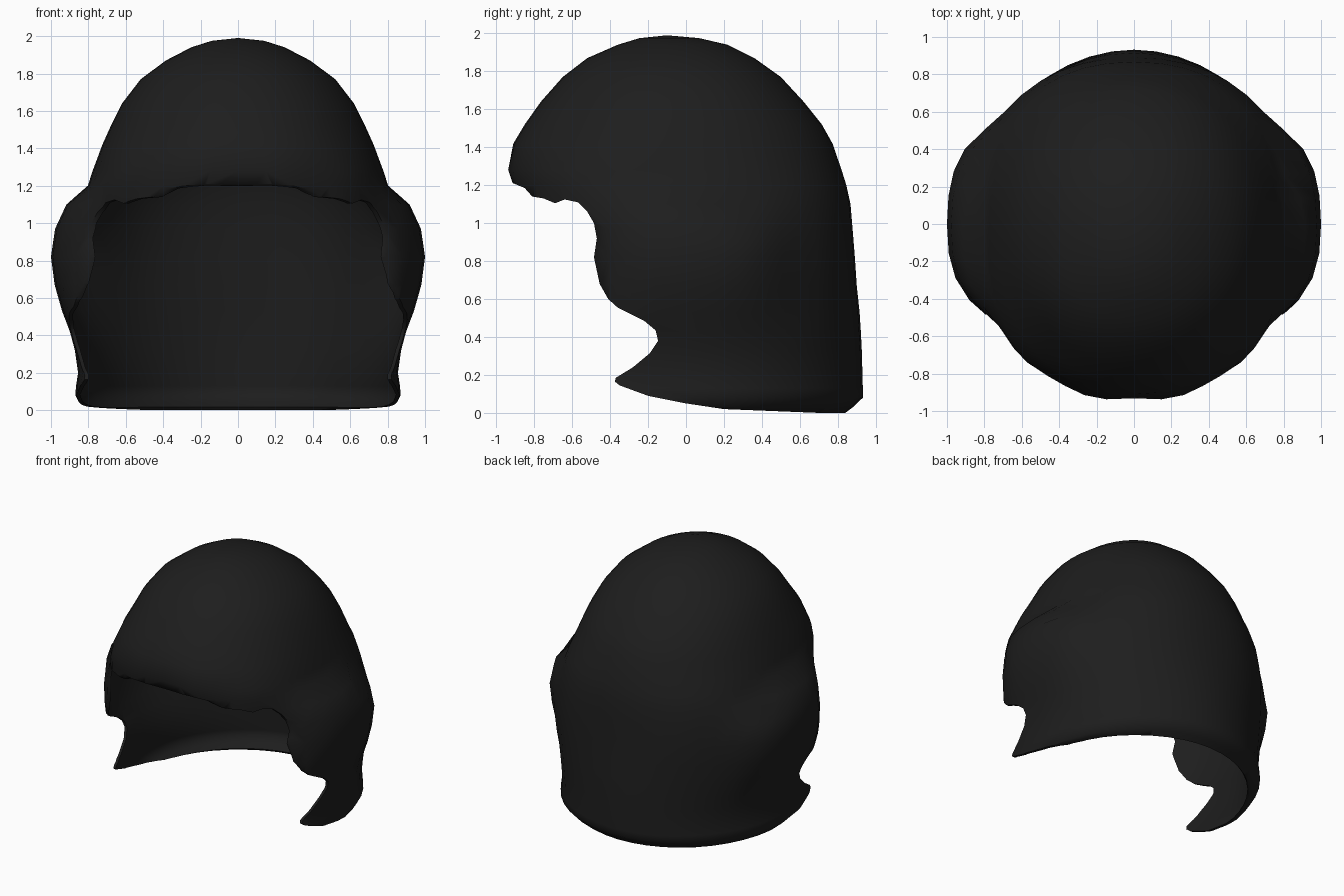
import bpy, bmesh, math

if "Cube" in bpy.data.objects:
    bpy.data.objects.remove(bpy.data.objects["Cube"])

shell_mat = bpy.data.materials.new("charcoal")
shell_mat.diffuse_color = (0.0125, 0.0125, 0.0125, 1)
shell_mat.use_nodes = True
shell_mat.node_tree.nodes["Principled BSDF"].inputs["Base Color"].default_value = shell_mat.diffuse_color

# Shell rows: height, half width, front y, back y, front and back squareness
ROWS = [(0.0, .81, -.80, .84, 2.8, 1.95), (.03, .845, -.83, .88, 2.8, 1.95),
        (.08, .87, -.85, .932, 2.8, 1.95), (.13, .866, -.855, .932, 2.8, 1.95),
        (.2, .855, -.86, .93, 2.75, 1.95), (.32, .872, -.86, .927, 2.6, 1.95),
        (.42, .892, -.87, .922, 2.5, 1.95), (.53, .898, -.87, .915, 2.4, 2.0),
        (.67, .897, -.88, .90, 2.3, 2.1), (.82, .885, -.89, .89, 2.25, 2.2),
        (.97, .865, -.90, .878, 2.25, 2.22), (1.1, .835, -.90, .867, 2.4, 2.22),
        (1.2, .803, -.91, .845, 2.5, 2.2), (1.28, .777, -.94, .82, 2.35, 2.15),
        (1.42, .725, -.91, .772, 2.2, 2.1), (1.52, .68, -.85, .716, 2.1, 2.1),
        (1.64, .62, -.765, .62, 2.1, 2.1), (1.77, .52, -.65, .50, 2.1, 2.1),
        (1.87, .385, -.52, .36, 2.1, 2.1), (1.94, .25, -.36, .22, 2.1, 2.1),
        (1.975, .14, -.245, .07, 2, 2)]
CROWN = (0, -.1, 1.99)
SEGS = 44


def power(v, p):
    return math.copysign(abs(v) ** p, v)


def bulge(y, z):
    """Sideways swelling over each ear, its top edge sloping down to the back."""
    dy = min(1, abs(y - .02) / .53)
    if z > .82:
        dz = min(1, (z - .82) / max(.2, .37 - .4 * max(0, y - .03))) ** 4.5
    else:
        dz = min(1, (.82 - z) / .42) ** 1.25
    return .115 * (1 - dy ** (5 if y > 0 else 4)) * (1 - dz)


# Lofted dome, squarer in front low down, with ear swellings
def make_shell():
    bm = bmesh.new()
    rings = []
    for z, w, front, back, nf, nb in ROWS:
        cy, b = (front + back) / 2, (back - front) / 2
        ring = []
        for i in range(SEGS):
            a = 2 * math.pi * i / SEGS
            n = nf if math.cos(a) > 0 else nb
            x, y = w * power(math.sin(a), 2 / n), cy - b * power(math.cos(a), 2 / n)
            if abs(x) > .3:
                x += math.copysign(bulge(y, z) * min(1, (abs(x) - .3) / .4), x)
            # gentle ripples along the brow
            if 1.15 < z < 1.35 and y < -.5:
                y += .008 * math.cos(abs(x) * 15)
            ring.append(bm.verts.new((x, y, z)))
        rings.append(ring)
    for low, high in zip(rings, rings[1:]):
        for i in range(SEGS):
            j = (i + 1) % SEGS
            bm.faces.new((low[i], low[j], high[j], high[i]))
    top = bm.verts.new(CROWN)
    for i in range(SEGS):
        bm.faces.new((rings[-1][i], rings[-1][(i + 1) % SEGS], top))
    bmesh.ops.recalc_face_normals(bm, faces=bm.faces)
    return to_object(bm, "helmet_shell")


# Side profile of the face opening and the rising lower rim
OPENING = [(-1.3, 1.215), (-.91, 1.21), (-.85, 1.185), (-.81, 1.14), (-.75, 1.13),
           (-.69, 1.105), (-.64, 1.125), (-.57, 1.11), (-.52, 1.06), (-.485, 1.0),
           (-.47, .92), (-.485, .82), (-.455, .68), (-.41, .60), (-.36, .555),
           (-.22, .485), (-.16, .435), (-.147, .38), (-.19, .315), (-.28, .24),
           (-.37, .185), (-.375, .165), (-.35, .145), (-.2, .09), (0, .05),
           (.2, .02), (.5, .008), (.75, -.002), (.75, -.4), (-1.3, -.4)]


def make_cutter():
    bm = bmesh.new()
    face = bm.faces.new([bm.verts.new((-1.4, y, z)) for y, z in OPENING])
    ext = bmesh.ops.extrude_face_region(bm, geom=[face])
    for v in ext["geom"]:
        if isinstance(v, bmesh.types.BMVert):
            v.co.x = 1.4
    bmesh.ops.recalc_face_normals(bm, faces=bm.faces)
    return to_object(bm, "opening_cutter")


def to_object(bm, name):
    me = bpy.data.meshes.new(name)
    bm.to_mesh(me)
    bm.free()
    me.materials.append(shell_mat)
    ob = bpy.data.objects.new(name, me)
    bpy.context.collection.objects.link(ob)
    return ob


shell = make_shell()
cutter = make_cutter()
cutter.hide_render = True

# Thin wall, then cut the face opening
wall = shell.modifiers.new("wall", "SOLIDIFY")
wall.thickness, wall.offset = .02, -1
cut = shell.modifiers.new("opening", "BOOLEAN")
cut.operation, cut.solver, cut.object = "DIFFERENCE", "EXACT", cutter

bpy.context.view_layer.objects.active = shell
shell.select_set(True)
cutter.select_set(False)
for name in ("wall", "opening"):
    bpy.ops.object.modifier_apply(modifier=name)
bpy.data.objects.remove(cutter)
bpy.ops.object.shade_smooth_by_angle(angle=math.radians(55))
